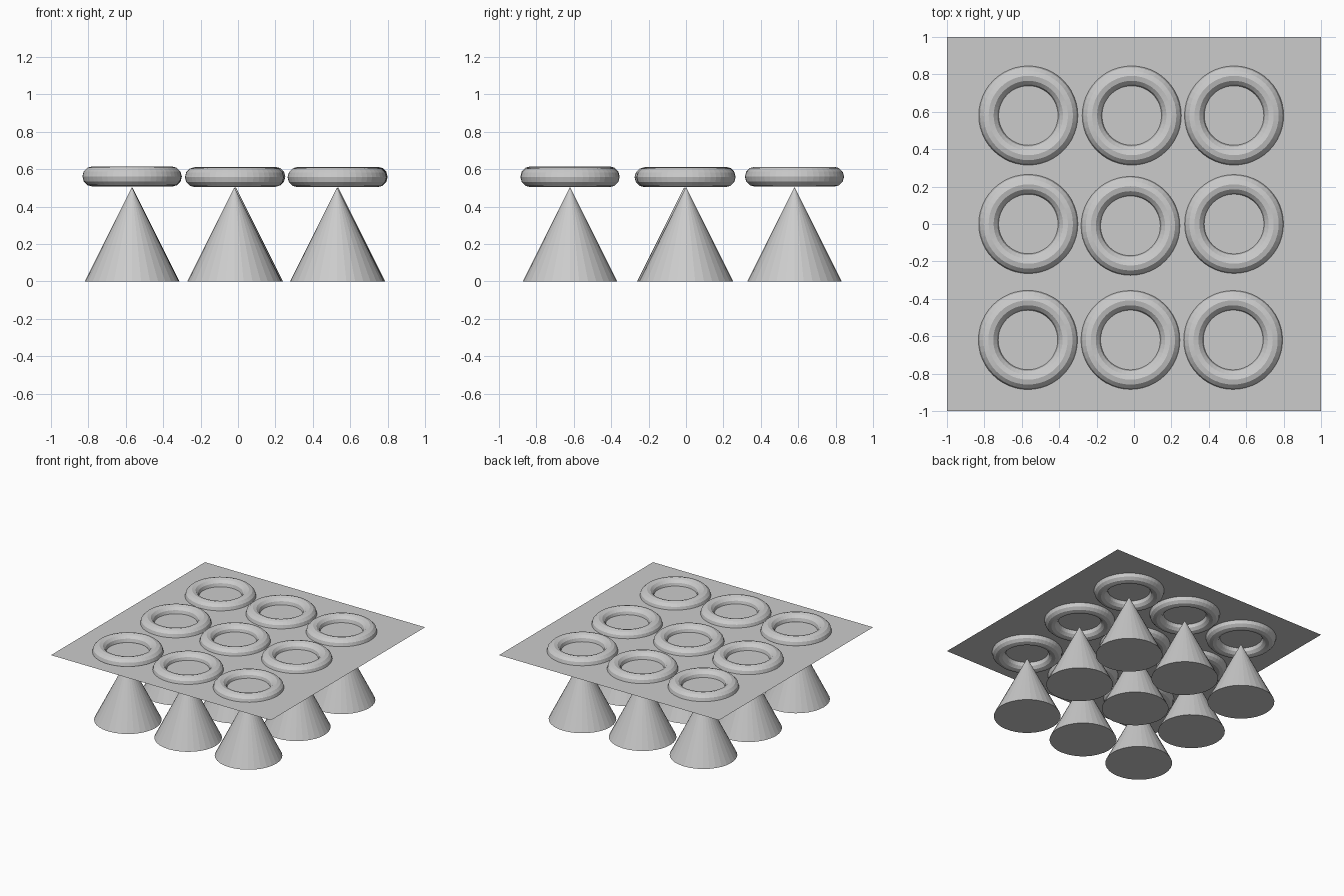
import bpy

if "Cube" in bpy.data.objects:
    bpy.data.objects.remove(bpy.data.objects["Cube"])

SHEET_Z = 0.56
CONE_R, CONE_H = 0.252, 0.504
RING_MAJOR, RING_MINOR = 0.212, 0.053

# slightly uneven 3 x 3 layout: (x, y, ring height)
SPOTS = [
    (-0.565, 0.58, 0.56), (-0.012, 0.58, 0.56), (0.535, 0.58, 0.56),
    (-0.565, 0.00, 0.56), (-0.019, -0.01, 0.557), (0.535, 0.00, 0.557),
    (-0.567, -0.62, 0.562), (-0.019, -0.62, 0.557), (0.53, -0.62, 0.557),
]

# thin square sheet
bpy.ops.mesh.primitive_plane_add(size=2, location=(0, 0, SHEET_Z))
bpy.context.object.name = "sheet"


def add_leg_and_ring(i, x, y, z):
    # cone leg, tip just under the sheet
    bpy.ops.mesh.primitive_cone_add(vertices=32, radius1=CONE_R, radius2=0,
                                    depth=CONE_H, location=(x, y, CONE_H / 2))
    bpy.context.object.name = f"cone_leg_{i}"
    # ring half sunk through the sheet
    bpy.ops.mesh.primitive_torus_add(major_segments=48, minor_segments=12,
                                     major_radius=RING_MAJOR,
                                     minor_radius=RING_MINOR,
                                     location=(x, y, z))
    bpy.context.object.name = f"ring_{i}"


for i, spot in enumerate(SPOTS, 1):
    add_leg_and_ring(i, *spot)
